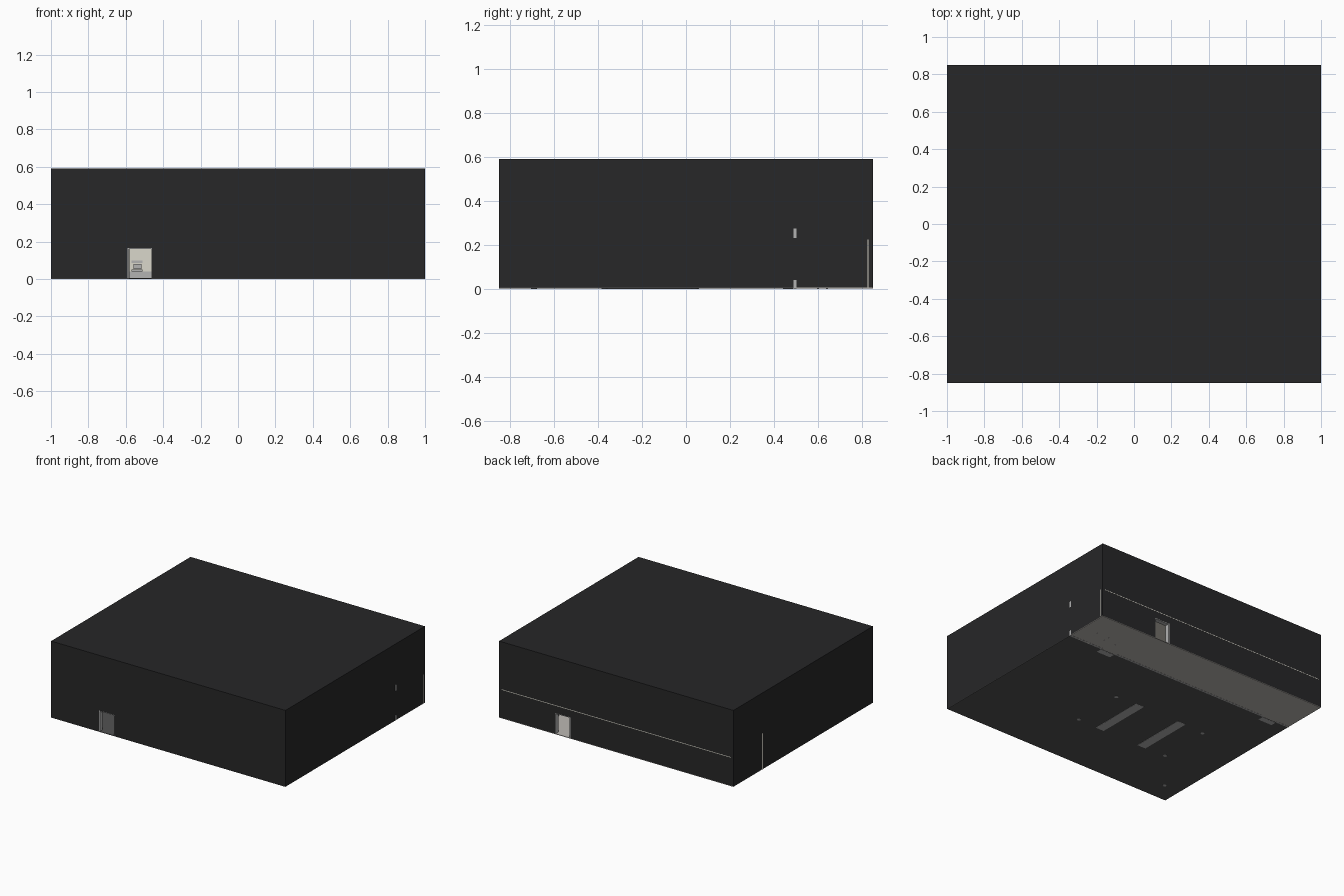
import bpy, bmesh, math
from mathutils import Vector

if "Cube" in bpy.data.objects:
    bpy.data.objects.remove(bpy.data.objects["Cube"])


def mat(name, r, g, b):
    m = bpy.data.materials.new(name)
    m.diffuse_color = (r, g, b, 1)
    m.use_nodes = True
    m.node_tree.nodes["Principled BSDF"].inputs["Base Color"].default_value = m.diffuse_color
    return m


DARK = mat("charcoal", 0.02, 0.02, 0.021)
FLOOR = mat("dark_floor", 0.085, 0.085, 0.085)
PALE = mat("pale_floor", 0.5, 0.48, 0.45)
CREAM = mat("cream_plaster", 0.7, 0.68, 0.6)
TRIM = mat("grey_trim", 0.45, 0.45, 0.45)


def box(name, x, y, z, m):
    """Box from (min, max) pairs on each axis."""
    bm = bmesh.new()
    bmesh.ops.create_cube(bm, size=1)
    lo, hi = Vector((x[0], y[0], z[0])), Vector((x[1], y[1], z[1]))
    for v in bm.verts:
        v.co = [(lo[i] + hi[i]) / 2 + v.co[i] * (hi[i] - lo[i]) for i in range(3)]
    me = bpy.data.meshes.new(name)
    bm.to_mesh(me)
    bm.free()
    me.materials.append(m)
    ob = bpy.data.objects.new(name, me)
    bpy.context.collection.objects.link(ob)
    return ob


def column(name, x, y, z, r, m):
    bpy.ops.mesh.primitive_cylinder_add(vertices=16, radius=r, depth=z[1] - z[0],
                                        location=(x, y, (z[0] + z[1]) / 2))
    ob = bpy.context.object
    ob.name = name
    ob.data.materials.append(m)
    bpy.ops.object.shade_smooth_by_angle()
    return ob


def wall_x(name, x, y, z, doors, m, head=0.165, lintel=True):
    """Wall along x, split into panels around door openings."""
    edge = x[0]
    for a, b in doors:
        box(name + "_panel", (edge, a), y, z, m)
        if lintel and z[1] > head:
            box(name + "_lintel", (a, b), y, (head, z[1]), m)
        edge = b
    box(name + "_panel", (edge, x[1]), y, z, m)


W, D, H, T = 0.999, 0.849, 0.59, 0.02
F = 0.005
front_door = (-0.59, -0.46)
back_door = (0.39, 0.52)
inner_doors = [(-0.89, -0.77), (0.59, 0.71)]

# Floors: dark main hall, pale rear corridor
box("hall_floor", (-W, W), (-0.85, 0.49), (0.001, F), FLOOR)
box("corridor_floor", (-W, W), (0.49, 0.85), (0.001, F), PALE)

# Dark outer shell
wall_x("front_wall", (-W, W), (-D, -D + T), (F, H - 0.01), [front_door], DARK)
wall_x("back_wall", (-W, W), (D - T, D), (F, H - 0.01), [back_door], DARK)
for s, side in ((-1, "left"), (1, "right")):
    a, b = sorted((s * W, s * (W - T)))
    box(side + "_wall", (a, b), (-D + T, D - T), (F, H - 0.01), DARK)
box("roof", (-W, W), (-D, D), (H - 0.01, H), DARK)

# Cream partition between hall and corridor, with doorways
wall_x("partition", (-1, 0.97), (0.49, 0.5), (0, 0.28), inner_doors, CREAM)
wall_x("skirting", (-0.98, 1), (0.488, 0.502), (0, 0.04), inner_doors, TRIM, lintel=False)
box("crown_trim", (-0.98, 1), (0.488, 0.502), (0.23, 0.275), TRIM)
for a, b in inner_doors:
    box("threshold", (a, b), (0.44, 0.485), (0, 0.008), TRIM)
    box("inner_door", (a, b), (0.493, 0.497), (0.008, 0.165), TRIM)

# Corridor lining and ceiling, just showing through the shell
wall_x("corridor_lining", (-0.98, 1), (0.824, 0.829), (F, 0.225), [back_door], CREAM)
box("corridor_ceiling", (-0.98, 0.98), (0.5, 0.85), (0.22, 0.225), CREAM)

# Door frames
for (a, b), y in ((front_door, (-0.85, -0.82)), (back_door, (0.815, 0.85))):
    box("door_jamb", (a, a + 0.007), y, (F, 0.165), TRIM)
    box("door_jamb", (b - 0.003, b), y, (F, 0.165), TRIM)
    box("door_head", (a, b), y, (0.16, 0.165), TRIM)

# Wall fixture seen through the front door
box("wall_shelf", (-0.57, -0.51), (0.462, 0.488), (0.04, 0.05), TRIM)
box("wall_cabinet", (-0.56, -0.515), (0.467, 0.488), (0.055, 0.08), TRIM)
box("wall_panel", (-0.57, -0.51), (0.482, 0.488), (0.085, 0.1), TRIM)

# Hall furniture: two long benches between four columns
for x in (-0.387, -0.005):
    box("bench_plinth", (x - 0.036, x + 0.036), (-0.38, 0.06), (0, 0.03), TRIM)
    box("bench_seat", (x - 0.045, x + 0.045), (-0.39, 0.07), (0.03, 0.045), CREAM)
for x in (-0.595, 0.195):
    for y in (-0.37, 0.04):
        column("column", x, y, (0, 0.58), 0.014, TRIM)
column("corner_post", -0.86, -0.69, (0, 0.12), 0.014, TRIM)

# Corridor bench with legs
box("corridor_bench", (0.66, 0.88), (0.59, 0.65), (0.035, 0.045), TRIM)
for x in (0.67, 0.77, 0.87):
    for y in (0.6, 0.64):
        box("corridor_bench_leg", (x - 0.004, x + 0.004), (y - 0.004, y + 0.004), (0, 0.035), TRIM)
